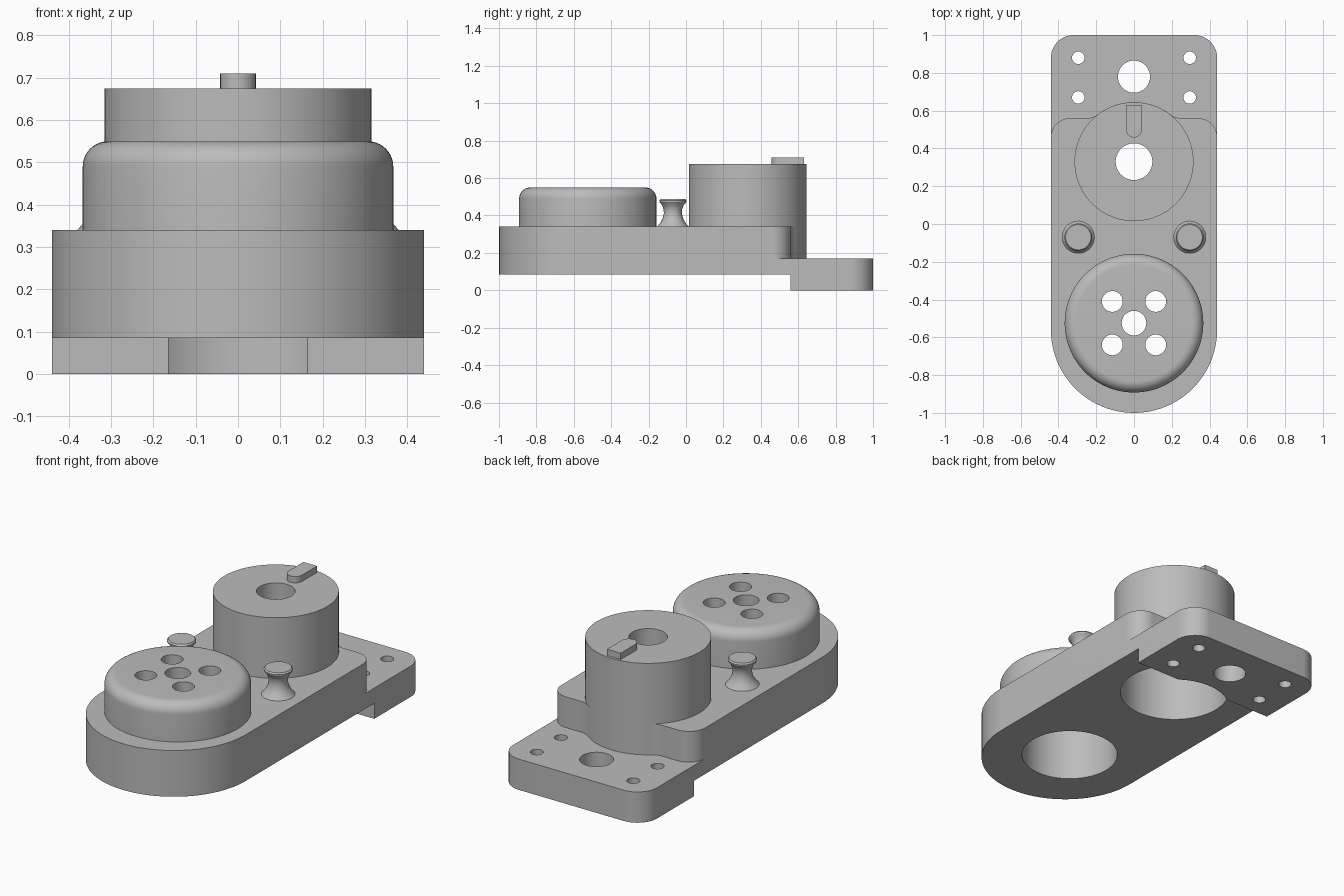
import bpy
import bmesh
from math import radians, cos, sin, tau, atan2, degrees, hypot

default = bpy.data.objects.get("Cube")
if default:
    bpy.data.objects.remove(default, do_unlink=True)

# One plain grey for the whole casting
grey = bpy.data.materials.new("plain grey")
grey.use_nodes = True
grey.diffuse_color = (0.5, 0.5, 0.5, 1)
shader = next(n for n in grey.node_tree.nodes if n.type == 'BSDF_PRINCIPLED')
shader.inputs["Base Color"].default_value = grey.diffuse_color


def arc(x, y, r, start, end, steps=16):
    """Points along an arc, angles in degrees."""
    angles = [radians(start + (end - start) * i / steps) for i in range(steps + 1)]
    return [(x + r * cos(a), y + r * sin(a)) for a in angles]


def finish(name, bm):
    bmesh.ops.remove_doubles(bm, verts=bm.verts, dist=0.0002)
    bmesh.ops.recalc_face_normals(bm, faces=bm.faces)
    mesh = bpy.data.meshes.new(name)
    bm.to_mesh(mesh)
    bm.free()
    mesh.materials.append(grey)
    obj = bpy.data.objects.new(name, mesh)
    bpy.context.collection.objects.link(obj)
    return obj


def prism(name, outline, bottom, top):
    """Extrude a plan outline between two heights."""
    bm = bmesh.new()
    verts = [bm.verts.new((x, y, bottom)) for x, y in outline]
    bmesh.ops.remove_doubles(bm, verts=verts, dist=0.0005)
    face = bm.faces.new(list(bm.verts))
    result = bmesh.ops.extrude_face_region(bm, geom=[face])
    moved = [v for v in result["geom"] if isinstance(v, bmesh.types.BMVert)]
    bmesh.ops.translate(bm, verts=moved, vec=(0, 0, top - bottom))
    return finish(name, bm)


def lathe(name, profile, x, y, steps=96):
    """Spin a (radius, height) profile about a vertical axis."""
    bm = bmesh.new()
    verts = [bm.verts.new((r, 0, z)) for r, z in profile]
    edges = [bm.edges.new(pair) for pair in zip(verts, verts[1:])]
    bmesh.ops.spin(bm, geom=verts + edges, cent=(0, 0, 0), axis=(0, 0, 1),
                   angle=tau, steps=steps)
    obj = finish(name, bm)
    obj.location = (x, y, 0)
    return obj


def activate(obj):
    bpy.ops.object.select_all(action='DESELECT')
    obj.select_set(True)
    bpy.context.view_layer.objects.active = obj


def drill(obj, holes):
    """Cut round holes, each (x, y, radius, ceiling height)."""
    for x, y, r, ceiling in holes:
        cutter = lathe("cutter", [(0, -0.1), (r, -0.1), (r, ceiling), (0, ceiling)], x, y)
        cutter.hide_render = True
        bpy.context.view_layer.update()
        activate(obj)
        mod = obj.modifiers.new("hole", 'BOOLEAN')
        mod.operation = 'DIFFERENCE'
        mod.solver = 'EXACT'
        mod.object = cutter
        bpy.ops.object.modifier_apply(modifier=mod.name)
        bpy.data.objects.remove(cutter, do_unlink=True)


# Main dimensions
HALF, FOOT_Y = 0.44, 0.56
DRUM_Y, DRUM_R = 0.33, 0.315
DOME_Y, DOME_R = -0.525, 0.367
LOW, MID, DECK, DOME_TOP, DRUM_TOP = 0.085, 0.17, 0.34, 0.55, 0.675
THROUGH = 1.0

drum_cavity = (0, DRUM_Y, 0.283, DRUM_TOP - 0.1)
dome_cavity = (0, DOME_Y, 0.25, DOME_TOP - 0.1)
mount_holes = [(0, 0.78, 0.085, THROUGH)]
mount_holes += [(s * 0.295, y, 0.033, THROUGH) for s in (-1, 1) for y in (0.67, 0.88)]

# Outlines shared by the layers
nose = arc(0, -0.56, HALF, 180, 360, 48)
tail = arc(0.32, 0.88, 0.12, 0, 90) + arc(-0.32, 0.88, 0.12, 90, 180)

# Mounting foot and the slab above it
foot = prism("mounting_foot", [(-HALF, FOOT_Y), (HALF, FOOT_Y)] + tail, 0, LOW)
drill(foot, [drum_cavity] + mount_holes)
slab = prism("base_slab", nose + tail, LOW, MID)
drill(slab, [drum_cavity, dome_cavity] + mount_holes)

# Deck, blended into the drum by two fillets
FILLET = 0.1
fy = FOOT_Y + FILLET
fx = ((DRUM_R + FILLET) ** 2 - (fy - DRUM_Y) ** 2) ** 0.5
touch = degrees(atan2(fy - DRUM_Y, fx))
deck_outline = (nose
                + arc(HALF - 0.1, FOOT_Y - 0.1, 0.1, 0, 90)
                + arc(fx, fy, FILLET, -90, touch - 180, 8)
                + arc(0, DRUM_Y, DRUM_R, touch, 180 - touch, 24)
                + arc(-fx, fy, FILLET, -touch, -90, 8)
                + arc(0.1 - HALF, FOOT_Y - 0.1, 0.1, 90, 180))
deck = prism("upper_deck", deck_outline, MID, DECK)
drill(deck, [drum_cavity, dome_cavity])

# Rear drum with its centre hole and index key
drum = lathe("rear_drum", [(0, DECK), (DRUM_R, DECK), (DRUM_R, DRUM_TOP), (0, DRUM_TOP)],
             0, DRUM_Y)
drill(drum, [drum_cavity, (0, DRUM_Y, 0.097, THROUGH)])
key_outline = arc(0, 0.5, 0.042, 180, 360) + [(0.042, 0.63), (-0.042, 0.63)]
key = prism("index_key", key_outline, DRUM_TOP - 0.005, 0.71)

# Front dome with rounded rim and five holes
RIM = 0.06
rim = arc(DOME_R - RIM, DOME_TOP - RIM, RIM, 0, 90, 10)
dome = lathe("front_dome", [(0, DECK), (DOME_R, DECK)] + rim + [(0, DOME_TOP)], 0, DOME_Y)
drill(dome, [dome_cavity, (0, DOME_Y, 0.065, THROUGH)]
      + [(sx * 0.115, DOME_Y + sy * 0.115, 0.055, THROUGH)
         for sx in (-1, 1) for sy in (-1, 1)])

# Pair of waisted knobs
knob_profile = [(0, DECK), (0.085, DECK), (0.066, 0.362), (0.054, 0.386), (0.048, 0.412),
                (0.05, 0.434), (0.058, 0.455), (0.072, 0.472), (0.073, 0.479),
                (0.067, 0.487), (0, 0.487)]
knobs = [lathe(side + "_knob", knob_profile, s * 0.295, -0.07, 48)
         for s, side in ((1, "left"), (-1, "right"))]

# Smooth curved walls, crisp edges
for part in [foot, slab, deck, drum, key, dome] + knobs:
    activate(part)
    bpy.ops.object.shade_smooth_by_angle(angle=radians(30))
